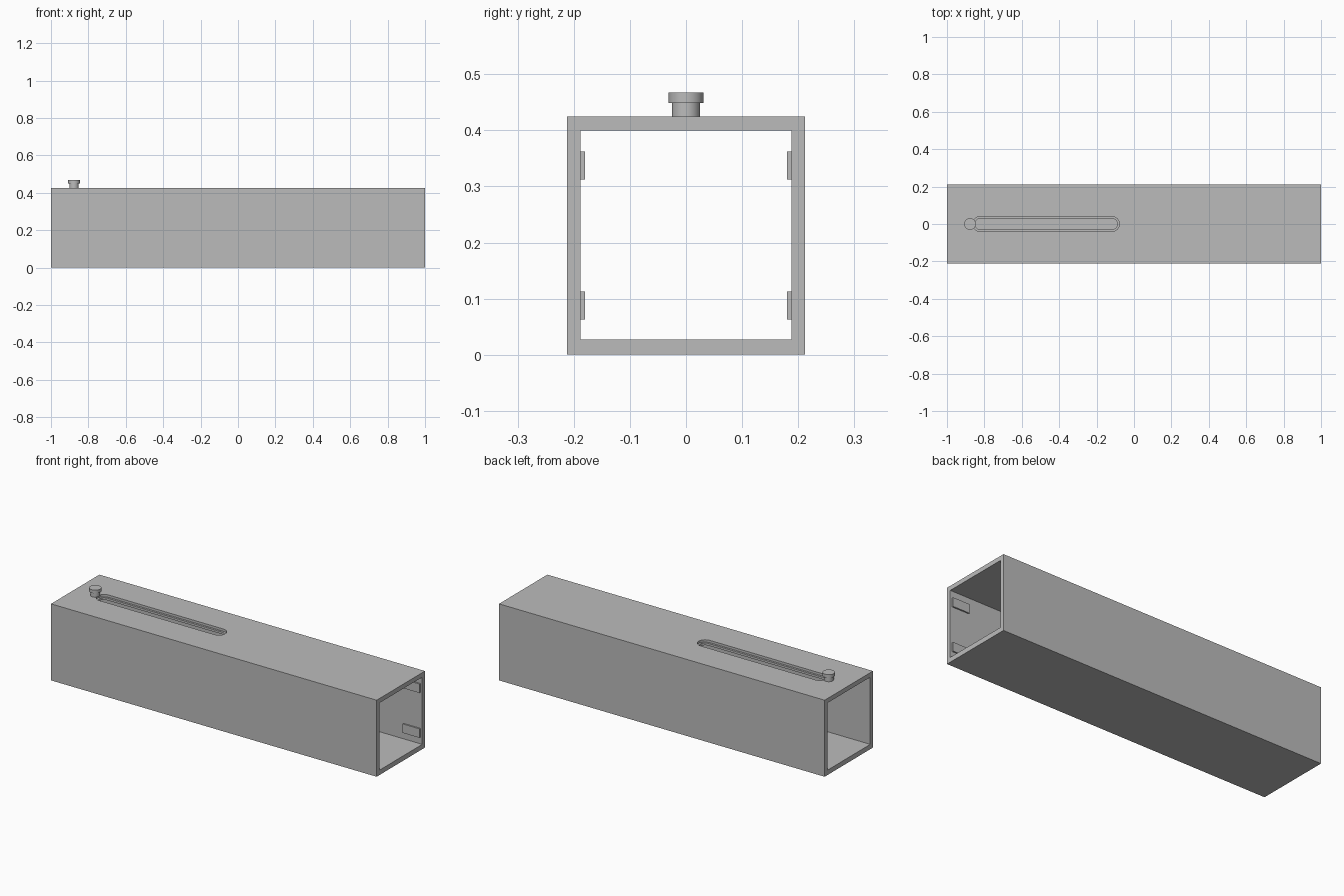
import bpy
import bmesh
import math
from mathutils import Matrix, Vector

cube = bpy.data.objects.get("Cube")
if cube:
    bpy.data.objects.remove(cube, do_unlink=True)

grey = bpy.data.materials.new("plain grey")
grey.use_nodes = True
colour = (0.5, 0.5, 0.5, 1)
grey.diffuse_color = colour
grey.node_tree.nodes["Principled BSDF"].inputs["Base Color"].default_value = colour


def finish(name, bm):
    bmesh.ops.recalc_face_normals(bm, faces=bm.faces)
    mesh = bpy.data.meshes.new(name)
    bm.to_mesh(mesh)
    bm.free()
    mesh.materials.append(grey)
    obj = bpy.data.objects.new(name, mesh)
    bpy.context.collection.objects.link(obj)
    return obj


def box(name, low, high):
    low, high = Vector(low), Vector(high)
    bm = bmesh.new()
    place = Matrix.Translation((low + high) / 2) @ Matrix.Diagonal((*(high - low), 1))
    bmesh.ops.create_cube(bm, size=1, matrix=place)
    return finish(name, bm)


def round_ended_prism(name, x0, x1, radius, z0, z1, steps=24):
    """Prism whose plan is a slot with its cap centres at x0 and x1."""
    bm = bmesh.new()
    ring = []
    for centre, start in ((x1, -math.pi / 2), (x0, math.pi / 2)):
        for i in range(steps + 1):
            a = start + math.pi * i / steps
            ring.append(bm.verts.new((centre + radius * math.cos(a), radius * math.sin(a), z0)))
    face = bm.faces.new(ring)
    top = bmesh.ops.extrude_face_region(bm, geom=[face])["geom"]
    bmesh.ops.translate(bm, vec=(0, 0, z1 - z0),
                        verts=[v for v in top if isinstance(v, bmesh.types.BMVert)])
    return finish(name, bm)


def activate(obj):
    bpy.ops.object.select_all(action='DESELECT')
    obj.select_set(True)
    bpy.context.view_layer.objects.active = obj


def cut(obj, cutter):
    mod = obj.modifiers.new("cut", 'BOOLEAN')
    mod.operation = 'DIFFERENCE'
    mod.solver = 'EXACT'
    mod.object = cutter
    activate(obj)
    bpy.ops.object.modifier_apply(modifier=mod.name)
    bpy.data.objects.remove(cutter, do_unlink=True)


TOP, WALL_Y = 0.425, 0.188

# Square tube, open at both ends, with a stepped slot through the top
tube = box("square_tube", (-1, -0.212, 0), (1, 0.212, TOP))
cut(tube, box("bore_cutter", (-1.1, -WALL_Y, 0.027), (1.1, WALL_Y, 0.4)))
cut(tube, round_ended_prism("slot_rim_cutter", -0.822, -0.118, 0.04, 0.412, 0.5))
cut(tube, round_ended_prism("slot_cutter", -0.822, -0.118, 0.029, 0.35, 0.5))

# Knob beside the slot: narrow stem and wide head turned as one profile
profile = [(0, TOP), (0.025, TOP), (0.025, 0.449), (0.031, 0.449), (0.031, 0.467), (0, 0.467)]
bm = bmesh.new()
verts = [bm.verts.new((-0.877 + r, 0, z)) for r, z in profile]
edges = [bm.edges.new(pair) for pair in zip(verts, verts[1:])]
bmesh.ops.spin(bm, geom=verts + edges, cent=(-0.877, 0, 0), axis=(0, 0, 1),
               angle=2 * math.pi, steps=48, use_merge=True)
bmesh.ops.remove_doubles(bm, verts=bm.verts, dist=0.0001)
knob = finish("knob", bm)
activate(knob)
bpy.ops.object.shade_smooth_by_angle(angle=math.radians(30))

# Small pads on the inner side walls near the left end
for side, y0, y1 in (("front", -WALL_Y, -0.18), ("back", 0.18, WALL_Y)):
    for level, z in (("lower", 0.063), ("upper", 0.312)):
        box(f"{level}_{side}_pad", (0.885, y0, z), (0.988, y1, z + 0.05))
